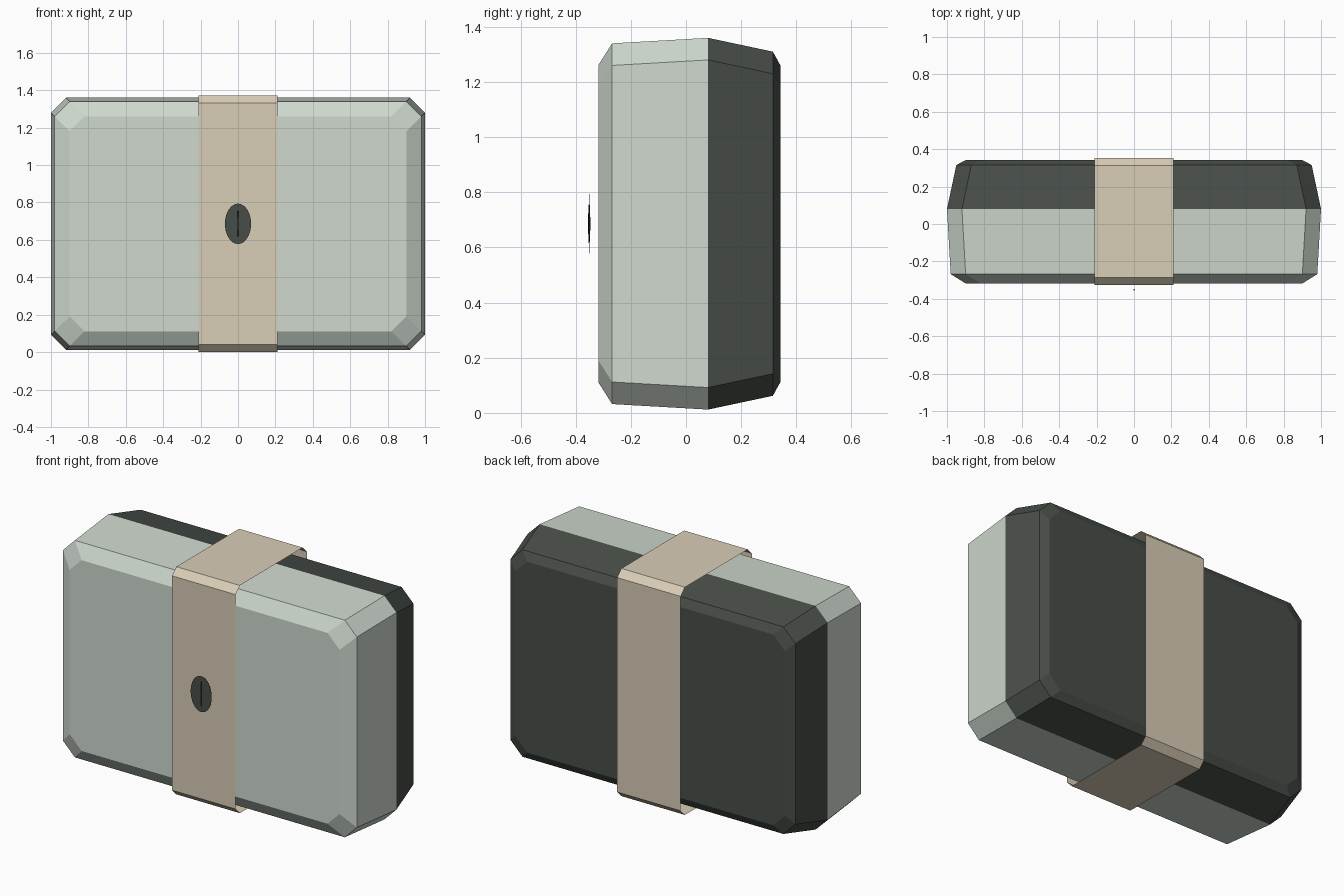
import bpy
import bmesh
from math import cos, sin, pi

cube = bpy.data.objects.get("Cube")
if cube:
    bpy.data.objects.remove(cube, do_unlink=True)

MID_Z = 0.686
CUT = 0.08


def material(name, rgb):
    mat = bpy.data.materials.new(name)
    mat.use_nodes = True
    mat.diffuse_color = (*rgb, 1)
    mat.node_tree.nodes["Principled BSDF"].inputs["Base Color"].default_value = (*rgb, 1)
    return mat


pale_green = material("pale grey green", (0.62, 0.69, 0.62))
dark_green = material("dark grey green", (0.065, 0.076, 0.066))
tan = material("tan", (0.69, 0.61, 0.47))
slot_black = material("slot black", (0.012, 0.012, 0.018))


def chamfered_outline(hw, hh, c):
    """Rectangle with cut corners, as (u, v) pairs around the centre."""
    return [(hw - c, -hh), (hw, c - hh), (hw, hh - c), (hw - c, hh),
            (c - hw, hh), (-hw, hh - c), (-hw, c - hh), (c - hw, -hh)]


def loft(name, rings, mat, caps=True):
    """Skin a row of matching rings, optionally closing both ends."""
    bm = bmesh.new()
    loops = [[bm.verts.new(p) for p in ring] for ring in rings]
    for a, b in zip(loops, loops[1:]):
        for i in range(len(a)):
            j = (i + 1) % len(a)
            bm.faces.new((a[i], a[j], b[j], b[i]))
    if caps:
        bm.faces.new(loops[0])
        bm.faces.new(loops[-1])
    bmesh.ops.recalc_face_normals(bm, faces=bm.faces)
    mesh = bpy.data.meshes.new(name)
    bm.to_mesh(mesh)
    bm.free()
    mesh.materials.append(mat)
    obj = bpy.data.objects.new(name, mesh)
    bpy.context.collection.objects.link(obj)
    return obj


def shell(name, sections, mat):
    """Case half from (y, half width, half height) sections."""
    loft(name, [[(u, y, MID_Z + v) for u, v in chamfered_outline(hw, hh, 0.08)]
                for y, hw, hh in sections], mat)


# Two halves of the case
shell("front_shell", [(-0.318, 0.9, 0.575), (-0.268, 0.98, 0.654), (CUT, 1.0, 0.674)], pale_green)
shell("back_shell", [(CUT, 1.0, 0.674), (0.315, 0.95, 0.624), (0.342, 0.9, 0.575)], dark_green)

# Strap: open sheet sleeve around the middle
strap_ring = chamfered_outline(0.339, MID_Z, 0.04)
loft("strap", [[(x, 0.014 + u, MID_Z + v) for u, v in strap_ring] for x in (-0.212, 0.212)],
     tan, caps=False)

# Oval lock plate floating just ahead of the strap
oval = [(0.07 * cos(2 * pi * i / 32), 0.108 * sin(2 * pi * i / 32)) for i in range(32)]
loft("lock_plate", [[(u, y, MID_Z + v) for u, v in oval] for y in (-0.351, -0.35)], dark_green)

# Narrow keyhole slit
bpy.ops.mesh.primitive_uv_sphere_add(segments=12, ring_count=12, radius=1,
                                     location=(0, -0.351, MID_Z))
slit = bpy.context.object
slit.name = "keyhole_slit"
slit.scale = (0.003, 0.004, 0.077)
bpy.ops.object.transform_apply(location=False, rotation=False, scale=True)
slit.data.materials.append(slot_black)
